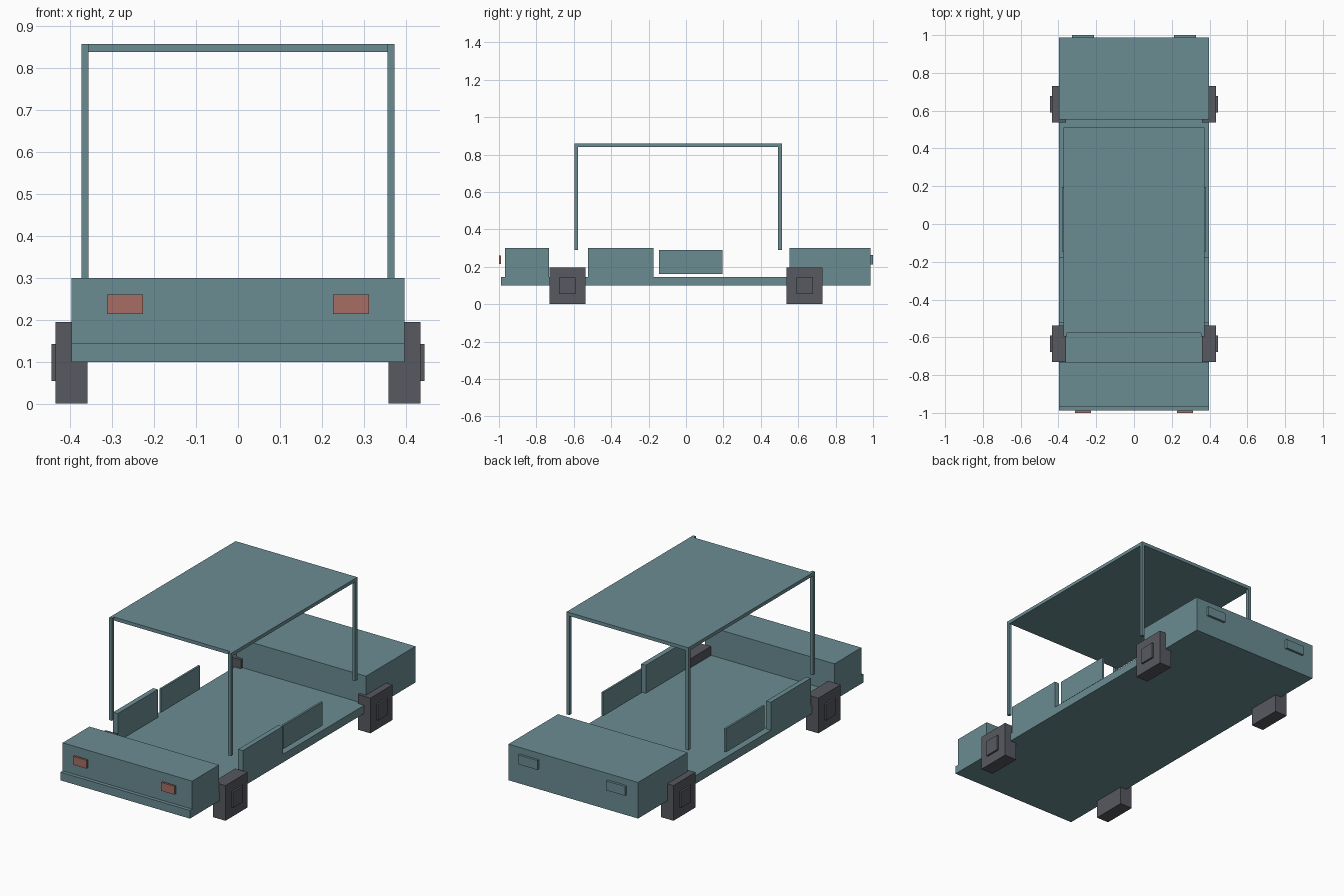
import bpy

if "Cube" in bpy.data.objects:
    bpy.data.objects.remove(bpy.data.objects["Cube"])


def material(name, rgb):
    m = bpy.data.materials.new(name)
    m.diffuse_color = (*rgb, 1)
    m.use_nodes = True
    m.node_tree.nodes["Principled BSDF"].inputs["Base Color"].default_value = m.diffuse_color
    return m


TEAL = material("dusty teal", (0.145, 0.265, 0.290))
DARK = material("dark grey", (0.095, 0.100, 0.118))
RED = material("dull red", (0.380, 0.155, 0.127))


def box(name, x, y, z, mat):
    """Box from its (min, max) range on each axis."""
    bpy.ops.mesh.primitive_cube_add(size=1, location=[sum(r) / 2 for r in (x, y, z)])
    ob = bpy.context.object
    ob.name = name
    ob.scale = [r[1] - r[0] for r in (x, y, z)]
    bpy.ops.object.transform_apply(location=False, rotation=False, scale=True)
    ob.data.materials.append(mat)
    return ob


def pair(name, x, y, z, mat):
    """Right-hand box and its mirror image on the left."""
    box("right_" + name, x, y, z, mat)
    box("left_" + name, (-x[1], -x[0]), y, z, mat)


W = 0.397

# Body
box("floor", (-W, W), (-0.988, 0.987), (0.10, 0.145), TEAL)
box("front_hood", (-W, W), (-0.968, -0.733), (0.145, 0.30), TEAL)
box("rear_trunk", (-W, W), (0.553, 0.987), (0.10, 0.30), TEAL)

# Canopy: flat roof, front posts stand just ahead of it
box("roof", (-0.373, 0.373), (-0.577, 0.512), (0.839, 0.858), TEAL)
pair("front_post", (0.356, 0.373), (-0.595, -0.577), (0.29, 0.858), TEAL)
pair("rear_post", (0.356, 0.373), (0.493, 0.512), (0.29, 0.839), TEAL)

# Side panels and doors
pair("side_panel", (0.369, W), (-0.525, -0.175), (0.145, 0.30), TEAL)
pair("door", (0.370, 0.381), (-0.145, 0.196), (0.16, 0.29), TEAL)

# Square wheels with hub plates
for end, y in (("front", -0.634), ("rear", 0.634)):
    pair(end + "_wheel", (0.359, 0.435), (y - 0.097, y + 0.097), (0, 0.195), DARK)
    pair(end + "_hub", (0.43, 0.445), (y - 0.044, y + 0.044), (0.054, 0.142), DARK)

# Lamps
pair("front_lamp", (0.227, 0.312), (-1.0, -0.988), (0.214, 0.26), RED)
pair("rear_lamp", (0.211, 0.327), (0.985, 1.0), (0.212, 0.264), TEAL)
